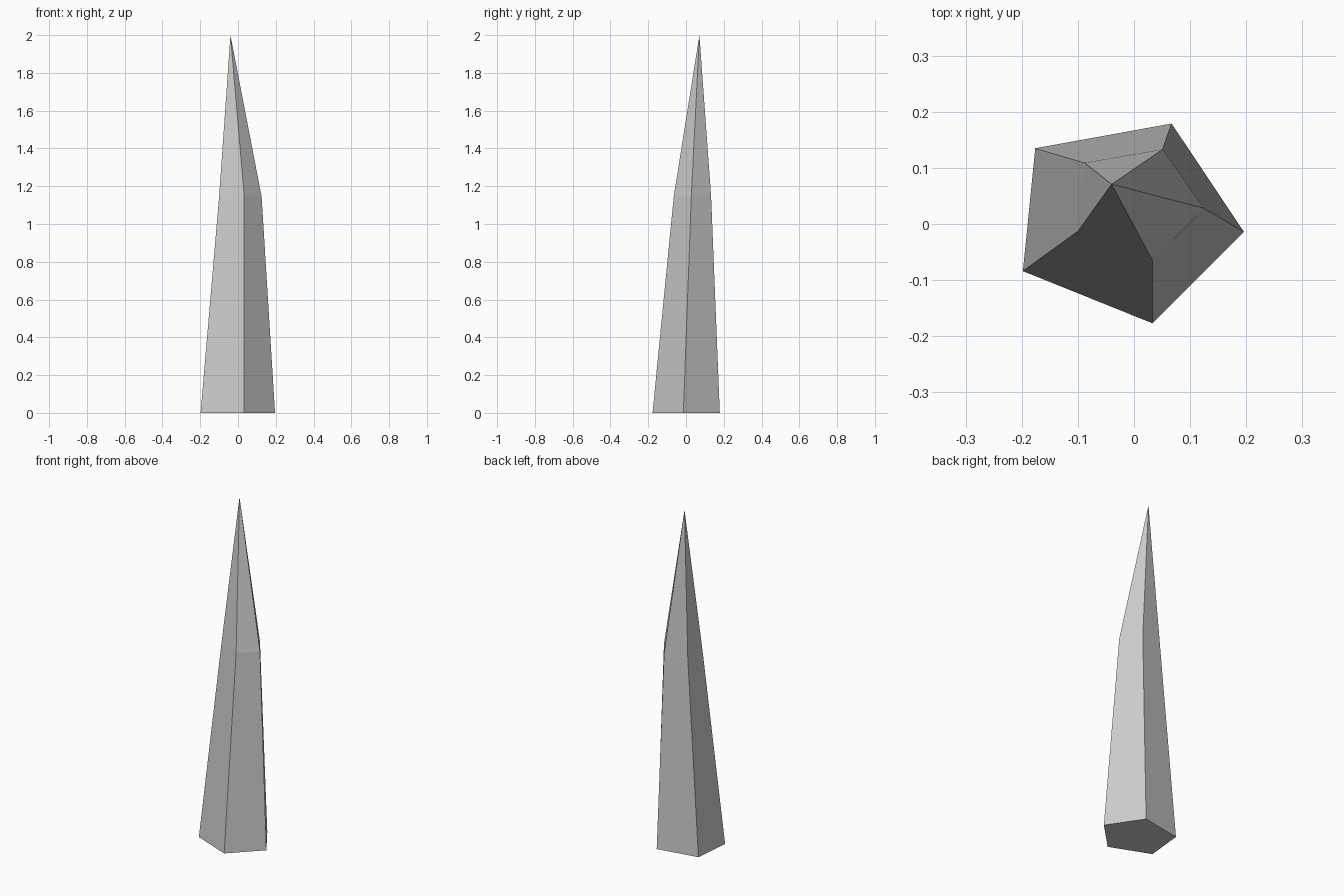
import bpy, bmesh

if "Cube" in bpy.data.objects:
    bpy.data.objects.remove(bpy.data.objects["Cube"])

# Five-sided crystal spike: base outline, shoulder outline, off-centre tip
BASE = [(-0.198, -0.084), (0.033, -0.177), (0.196, -0.014), (0.067, 0.179), (-0.176, 0.135)]
SHOULDER = [(-0.10, -0.013), (0.033, -0.065), (0.125, 0.028), (0.051, 0.133), (-0.088, 0.109)]
SHOULDER_Z = 1.145
TIP = (-0.04, 0.071, 2.0)

bm = bmesh.new()


def ring(outline, z):
    return [bm.verts.new((x, y, z)) for x, y in outline]


lower, upper = ring(BASE, 0), ring(SHOULDER, SHOULDER_Z)
tip = bm.verts.new(TIP)

# Flat underside, tapering shaft sides and pointed top
bm.faces.new(lower[::-1])
for i in range(5):
    j = (i + 1) % 5
    bm.faces.new((lower[i], lower[j], upper[j], upper[i]))
    bm.faces.new((upper[i], upper[j], tip))

bmesh.ops.recalc_face_normals(bm, faces=bm.faces)
mesh = bpy.data.meshes.new("crystal_spike")
bm.to_mesh(mesh)
bm.free()
bpy.context.collection.objects.link(bpy.data.objects.new("crystal_spike", mesh))
